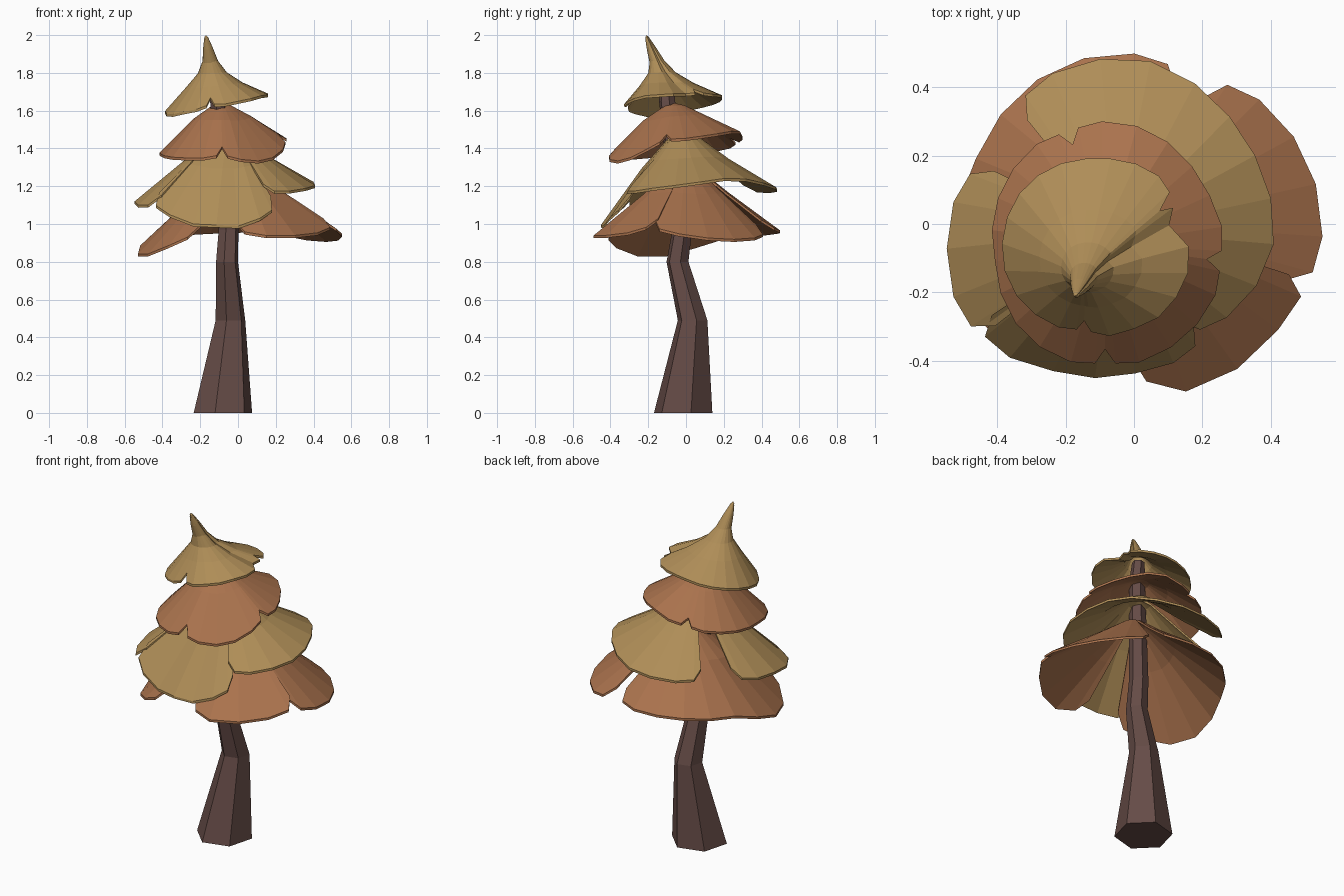
import bpy, bmesh, math
from mathutils import Vector

cube = bpy.data.objects.get("Cube")
if cube:
    bpy.data.objects.remove(cube, do_unlink=True)


def make_material(name, colour):
    mat = bpy.data.materials.new(name)
    mat.use_nodes = True
    mat.diffuse_color = (*colour, 1)
    mat.node_tree.nodes["Principled BSDF"].inputs["Base Color"].default_value = (*colour, 1)
    return mat


BARK = make_material("dark brown bark", (0.13, 0.071, 0.062))
RUST = make_material("rust foliage", (0.4, 0.169, 0.074))
OCHRE = make_material("ochre foliage", (0.428, 0.268, 0.096))


def finish(name, bm, material):
    mesh = bpy.data.meshes.new(name)
    bm.to_mesh(mesh)
    bm.free()
    mesh.materials.append(material)
    obj = bpy.data.objects.new(name, mesh)
    bpy.context.collection.objects.link(obj)


def sample(values, u):
    """Linear interpolation along evenly spaced values, u in 0..1."""
    pos = u * (len(values) - 1)
    i = min(int(pos), len(values) - 2)
    return values[i] + (values[i + 1] - values[i]) * (pos - i)


def make_trunk(sections, sides=6, phase=math.radians(15)):
    """Bent tapering trunk from (x, y, z, radius) sections."""
    bm = bmesh.new()
    rings = []
    for x, y, z, r in sections:
        angles = [phase + math.tau * k / sides for k in range(sides)]
        rings.append([bm.verts.new((x + r * math.cos(a), y + r * math.sin(a), z)) for a in angles])
    for low, high in zip(rings, rings[1:]):
        for k in range(sides):
            n = (k + 1) % sides
            bm.faces.new((low[k], low[n], high[n], high[k]))
    bm.faces.new(rings[0][::-1])
    bm.faces.new(rings[-1])
    finish("trunk", bm, BARK)


def add_lobe(bm, centre, rim_z, apex_z, lean, notch, profile, start, end, radii, heights):
    """One drooping flap: a sector of the cone with rounded, notched corners."""
    count = max(4, round((end - start) / 17))
    us = [0, 0.3 / count] + [k / count for k in range(1, count)] + [1 - 0.3 / count, 1]
    columns = []
    for i, u in enumerate(us):
        edge = min(i, len(us) - 1 - i)
        trim = (notch, 0.8 + 0.2 * notch, 1)[min(edge, 2)]
        a = math.radians(start + (end - start) * u)
        r, rz = sample(radii, u), sample(heights, u)
        column = []
        for s, h in profile:
            if s == 1:
                # The shortened corner slides up along the slope
                s = trim
                h = (1 - trim) / (1 - profile[1][0]) * profile[1][1]
            z = rim_z + (apex_z - rim_z) * h + (rz - rim_z) * s * s
            offset = Vector((math.cos(a), math.sin(a))) * r * s
            column.append(bm.verts.new((centre[0] + offset.x + lean[0] * h,
                                        centre[1] + offset.y + lean[1] * h, z)))
        columns.append(column)
    for left, right in zip(columns, columns[1:]):
        for k in range(len(profile) - 1):
            bm.faces.new((left[k], right[k], right[k + 1], left[k + 1]))


def thicken(bm, depth):
    """Close the skin with a copy of itself straight below and a rim."""
    top = list(bm.faces)
    rim = [e.link_loops[0] for e in bm.edges if len(e.link_loops) == 1]
    rim = [(loop.vert, loop.link_loop_next.vert) for loop in rim]
    below = {v: bm.verts.new(v.co - Vector((0, 0, depth))) for v in list(bm.verts)}
    for face in top:
        bm.faces.new([below[v] for v in reversed(face.verts)])
    for a, b in rim:
        bm.faces.new((b, a, below[a], below[b]))


def make_tier(name, material, centre, rim_z, apex_z, profile, lobes, lean=(0, 0), notch=0.85):
    bm = bmesh.new()
    for lobe in lobes:
        add_lobe(bm, centre, rim_z, apex_z, lean, notch, profile, *lobe)
    # Lobes that meet edge to edge join into one skin above the notch
    bmesh.ops.remove_doubles(bm, verts=bm.verts[:], dist=0.001)
    thicken(bm, 0.014)
    finish(name, bm, material)


make_trunk([(-0.08, -0.015, 0, 0.16), (-0.04, 0.035, 0.49, 0.081),
            (-0.058, -0.045, 0.8, 0.06), (-0.05, -0.02, 0.97, 0.054),
            (-0.105, -0.1, 1.65, 0.044), (-0.115, -0.1, 1.78, 0.035)])

# Each lobe: start angle, end angle, radii along the rim, heights along the rim
make_tier("bottom_foliage", RUST, (0, 0), 0.94, 1.33,
          [(1, 0), (0.45, 0.57), (0.12, 0.92), (0, 1)],
          [(-20, 61, (0.56, 0.54, 0.5), (0.97, 0.915, 0.935)),
           (-91, -18, (0.46, 0.53, 0.51, 0.56), (0.95, 0.935, 0.945, 0.98)),
           (73, 242, (0.49, 0.51, 0.5, 0.55, 0.5), (0.97, 0.96, 0.93, 0.82, 0.93))])

make_tier("lower_foliage", OCHRE, (-0.05, -0.02), 1.12, 1.5,
          [(1, 0), (0.5, 0.54), (0.14, 0.93), (0, 1)],
          [(-55, 129, (0.38, 0.46, 0.46, 0.51, 0.49), (1.16, 1.2, 1.25, 1.19, 1.17)),
           (214, 309, (0.52, 0.45, 0.42, 0.42), (1.1, 1.0, 0.99, 1.07)),
           (154, 218, (0.47, 0.5, 0.53), (1.14, 1.12, 1.08))])

make_tier("upper_foliage", RUST, (-0.09, -0.06), 1.42, 1.64,
          [(1, 0), (0.45, 0.66), (0.15, 0.94), (0, 1)],
          [(-8, 107, (0.36, 0.34, 0.36, 0.36), (1.44, 1.47, 1.5, 1.43)),
           (271, 352, (0.36, 0.36, 0.36), (1.35, 1.33, 1.44)),
           (107, 271, (0.36, 0.34, 0.32, 0.35, 0.36), (1.43, 1.39, 1.37, 1.35, 1.35))])

# Pointed cap with a tip that curls forward
make_tier("top_foliage", OCHRE, (-0.11, -0.06), 1.65, 2.0,
          [(1, 0), (0.55, 0.25), (0.28, 0.43), (0.15, 0.61), (0.09, 0.82), (0.035, 0.97), (0, 1)],
          [(262, 391, (0.26, 0.27, 0.27, 0.28, 0.28, 0.28, 0.27, 0.22, 0.28),
            (1.62, 1.65, 1.68, 1.69, 1.69)),
           (31, 262, (0.28, 0.25, 0.27, 0.28, 0.26), (1.69, 1.68, 1.63, 1.575, 1.62))],
          lean=(-0.06, -0.15), notch=0.8)
